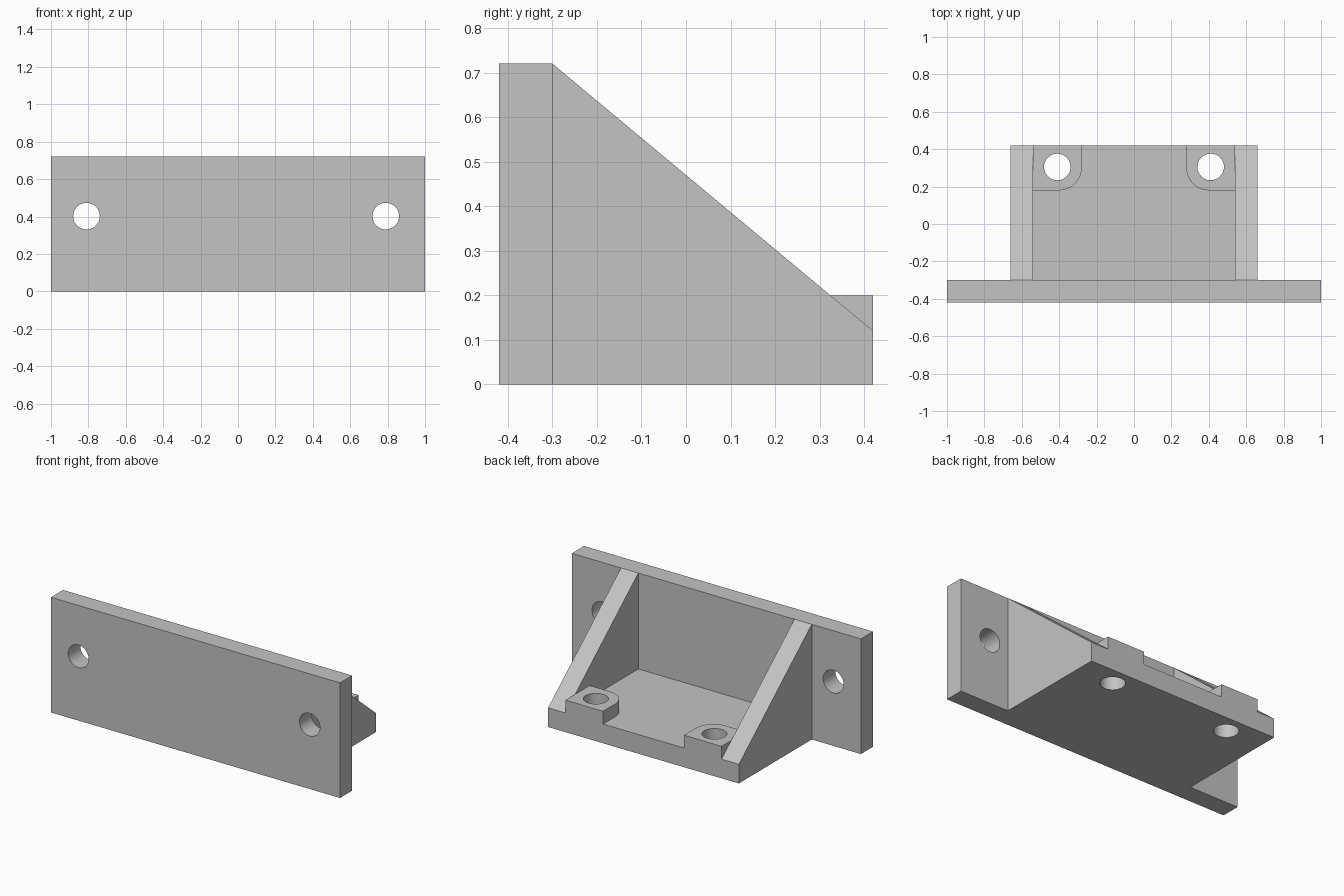
import bpy, bmesh
from math import sin, cos, pi, radians
from mathutils import Vector

cube = bpy.data.objects.get("Cube")
if cube:
    bpy.data.objects.remove(cube, do_unlink=True)

grey = bpy.data.materials.new("plain_grey")
grey.use_nodes = True
colour = (0.55, 0.55, 0.55, 1)
grey.diffuse_color = colour
grey.node_tree.nodes["Principled BSDF"].inputs["Base Color"].default_value = colour


def prism(name, outline, sweep):
    """Solid made by sweeping a flat outline along a vector."""
    bm = bmesh.new()
    face = bm.faces.new([bm.verts.new(p) for p in outline])
    grown = bmesh.ops.extrude_face_region(bm, geom=[face])["geom"]
    verts = [g for g in grown if isinstance(g, bmesh.types.BMVert)]
    bmesh.ops.translate(bm, verts=verts, vec=Vector(sweep))
    bmesh.ops.recalc_face_normals(bm, faces=bm.faces)
    mesh = bpy.data.meshes.new(name)
    bm.to_mesh(mesh)
    bm.free()
    mesh.materials.append(grey)
    obj = bpy.data.objects.new(name, mesh)
    bpy.context.collection.objects.link(obj)
    return obj


def box(name, x, y, z):
    outline = [(x[0], y[0], z[0]), (x[1], y[0], z[0]), (x[1], y[1], z[0]), (x[0], y[1], z[0])]
    return prism(name, outline, (0, 0, z[1] - z[0]))


def combine(target, other, operation):
    """Apply a boolean and discard the operand."""
    bpy.context.view_layer.objects.active = target
    mod = target.modifiers.new(operation.lower(), "BOOLEAN")
    mod.operation, mod.solver, mod.object = operation, "EXACT", other
    bpy.ops.object.modifier_apply(modifier=mod.name)
    bpy.data.objects.remove(other, do_unlink=True)


FRONT, WALL, BACK = -0.42, -0.30, 0.42
FLOOR, PAD_TOP, TOP = 0.12, 0.20, 0.72
INNER, OUTER = 0.54, 0.66
HOLE, SIDES = 0.071, 48
ring = [2 * pi * i / SIDES for i in range(SIDES)]

# Upright mounting plate and floor plate
bracket = box("angle_bracket", (-1, 1), (FRONT, WALL), (0, TOP))
combine(bracket, box("floor_plate", (-OUTER, OUTER), (WALL, BACK), (0, FLOOR)), "UNION")

for side in (-1, 1):
    # Sloping side gusset
    slope = [(WALL, 0), (BACK, 0), (BACK, FLOOR), (WALL, TOP)]
    gusset = prism("gusset", [(side * INNER, y, z) for y, z in slope],
                   (side * (OUTER - INNER), 0, 0))
    combine(bracket, gusset, "UNION")

    # Raised bolt pad with one rounded corner
    r = 0.12
    arc = [pi + pi / 2 * i / 12 for i in range(13)]
    outline = [(0.28 + r + r * cos(a), 0.18 + r + r * sin(a)) for a in arc]
    outline += [(INNER, 0.18), (INNER, BACK), (0.28, BACK)]
    pad = prism("bolt_pad", [(side * x, y, 0) for x, y in outline], (0, 0, PAD_TOP))
    combine(bracket, pad, "UNION")

# Bolt holes through the floor pads and through the upright plate
for x in (-0.41, 0.41):
    drill = prism("floor_drill", [(x + HOLE * cos(a), 0.305 + HOLE * sin(a), -0.1) for a in ring],
                  (0, 0, 0.5))
    combine(bracket, drill, "DIFFERENCE")
for x in (-0.81, 0.79):
    drill = prism("wall_drill", [(x + HOLE * cos(a), -0.6, 0.402 + HOLE * sin(a)) for a in ring],
                  (0, 0.5, 0))
    combine(bracket, drill, "DIFFERENCE")

# Smooth the holes and rounded corners, keep all other edges sharp
bpy.ops.object.select_all(action="DESELECT")
bracket.select_set(True)
bpy.context.view_layer.objects.active = bracket
bpy.ops.object.shade_smooth_by_angle(angle=radians(30))
